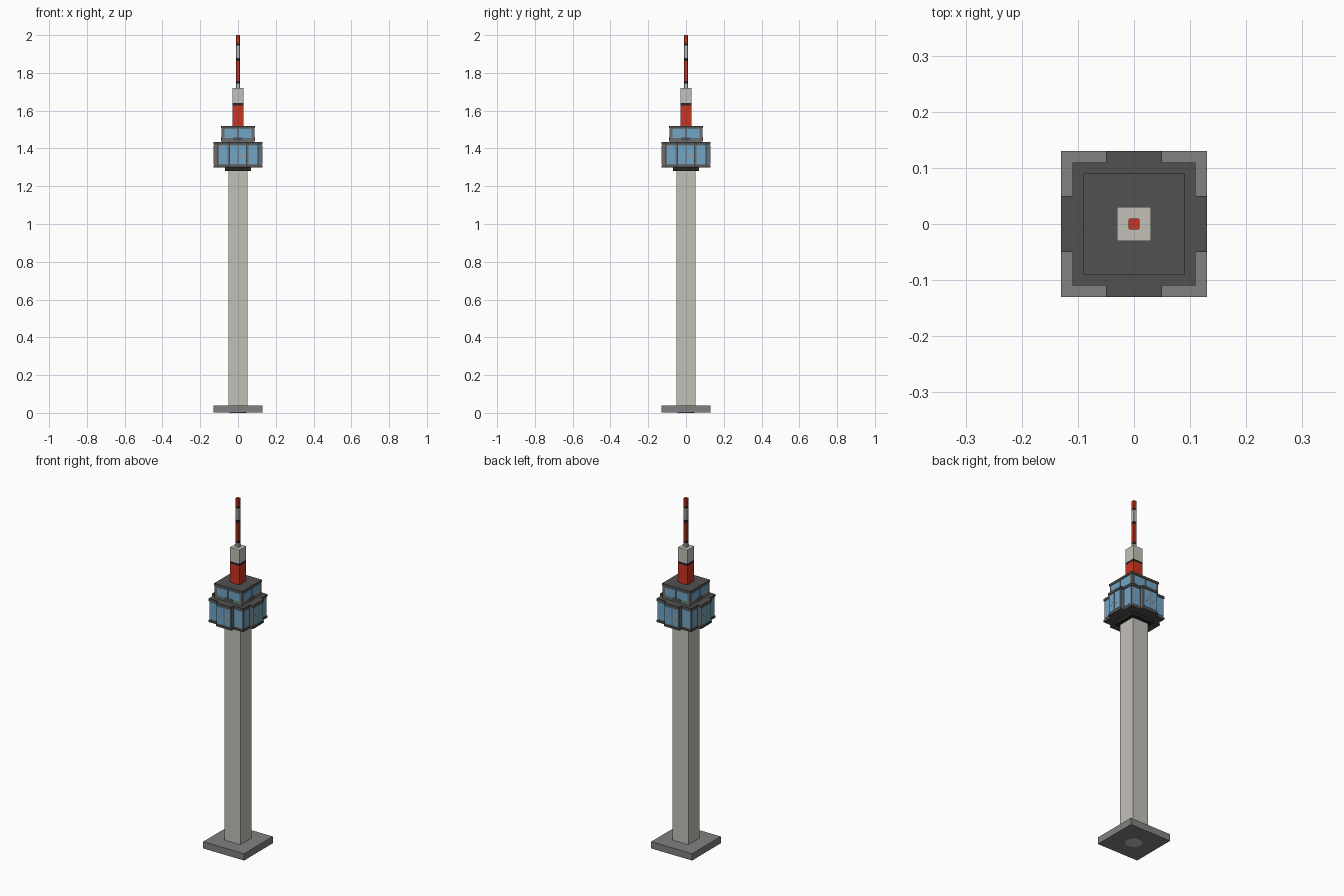
import bpy, bmesh, math
from mathutils import Matrix

if "Cube" in bpy.data.objects:
    bpy.data.objects.remove(bpy.data.objects["Cube"])


def material(name, r, g, b):
    m = bpy.data.materials.new(name)
    m.diffuse_color = (r, g, b, 1)
    m.use_nodes = True
    m.node_tree.nodes["Principled BSDF"].inputs["Base Color"].default_value = m.diffuse_color
    return m


CONCRETE = material("pale concrete", 0.55, 0.53, 0.48)
STONE = material("mid grey", 0.22, 0.22, 0.22)
FRAME = material("frame grey", 0.15, 0.155, 0.155)
ROOF = material("dark roof grey", 0.082, 0.082, 0.082)
BLACK = material("near black", 0.018, 0.018, 0.018)
GLASS = material("window blue", 0.16, 0.38, 0.58)
RED = material("signal red", 0.58, 0.035, 0.015)
SILL = material("warm rail", 0.40, 0.33, 0.28)


def finish(name, bm, mat):
    bmesh.ops.recalc_face_normals(bm, faces=bm.faces)
    me = bpy.data.meshes.new(name)
    bm.to_mesh(me)
    bm.free()
    me.materials.append(mat)
    ob = bpy.data.objects.new(name, me)
    bpy.context.collection.objects.link(ob)
    return ob


def prism(name, profile, z0, z1, mat):
    bm = bmesh.new()
    lo = [bm.verts.new((x, y, z0)) for x, y in profile]
    hi = [bm.verts.new((x, y, z1)) for x, y in profile]
    bm.faces.new(lo[::-1])
    bm.faces.new(hi)
    n = len(profile)
    for i in range(n):
        j = (i + 1) % n
        bm.faces.new((lo[i], lo[j], hi[j], hi[i]))
    return finish(name, bm, mat)


def square(r):
    return [(-r, -r), (r, -r), (r, r), (-r, r)]


def turned(corner):
    """Repeat one corner's points around four quarter turns."""
    pts = []
    for k in range(4):
        c, s = round(math.cos(k * math.pi / 2)), round(math.sin(k * math.pi / 2))
        pts += [(x * c - y * s, x * s + y * c) for x, y in corner]
    return pts


def cross(d=0.0):
    """Square gallery outline with a projecting bay on each side."""
    a, b, c = 0.13 - d, 0.11 - d, 0.05 - d
    return turned([(c, -a), (c, -b), (b, -b), (b, -c), (a, -c)])[:]


def cut_square(r, c):
    return turned([(r - c, -r), (r, -r + c)])


def panels(name, rects, mat, thick=0.002):
    """Thin plates (x0, x1, z0, z1, y) repeated on all four sides."""
    bm = bmesh.new()
    for k in range(4):
        rot = Matrix.Rotation(k * math.pi / 2, 4, 'Z')
        for x0, x1, z0, z1, y in rects:
            move = Matrix.Translation(((x0 + x1) / 2, y, (z0 + z1) / 2))
            size = Matrix.Diagonal((x1 - x0, thick, z1 - z0, 1))
            bmesh.ops.create_cube(bm, size=1, matrix=rot @ move @ size)
    return finish(name, bm, mat)


# Foot, foundation disc and shaft
prism("base_slab", square(0.13), 0.001, 0.04, STONE)
disc = [(0.045 * math.cos(i * math.pi / 8), 0.045 * math.sin(i * math.pi / 8))
        for i in range(16)]
prism("foundation_disc", disc, 0.0, 0.004, CONCRETE)
prism("shaft", square(0.05), 0.04, 1.29, CONCRETE)

# Main gallery with dark floor and roof
prism("gallery_collar", square(0.07), 1.28, 1.30, BLACK)
prism("gallery_floor", cross(), 1.30, 1.311, ROOF)
prism("gallery_walls", cross(0.003), 1.311, 1.422, FRAME)
prism("gallery_roof", cross(), 1.422, 1.435, ROOF)

# Gallery glazing: two panes per bay and one pane on each recessed corner wall
bay_y, wall_y = -0.1275, -0.1075
panes = [(-0.043, -0.003, 1.318, 1.416, bay_y), (0.003, 0.043, 1.318, 1.416, bay_y),
         (-0.101, -0.055, 1.318, 1.416, wall_y), (0.055, 0.101, 1.318, 1.416, wall_y)]
panels("gallery_windows", panes, GLASS)
panels("gallery_rails", [(x0 + 0.008, x1 - 0.008, z, z + 0.005, y - 0.0005)
                         for x0, x1, _, _, y in panes[:2]
                         for z in (1.352, 1.366)], SILL)

# Upper deck
prism("upper_walls", square(0.087), 1.435, 1.508, FRAME)
prism("upper_roof", square(0.09), 1.508, 1.52, ROOF)
panels("upper_windows", [(-0.072, -0.004, 1.455, 1.502, -0.0875),
                         (0.004, 0.072, 1.455, 1.502, -0.0875)], GLASS)
panels("upper_door", [(-0.025, 0.025, 1.442, 1.458, -0.088)], ROOF)

# Mast housing
prism("mast_red_block", square(0.03), 1.52, 1.628, RED)
prism("mast_black_band", square(0.03), 1.628, 1.641, BLACK)
prism("mast_pale_block", square(0.03), 1.641, 1.72, CONCRETE)

# Banded antenna
bands = [(1.72, 1.745, CONCRETE), (1.745, 1.757, BLACK), (1.757, 1.863, RED),
         (1.863, 1.878, BLACK), (1.878, 1.945, CONCRETE), (1.945, 1.955, BLACK),
         (1.955, 2.0, RED)]
for i, (z0, z1, mat) in enumerate(bands):
    prism(f"antenna_band_{i + 1}", cut_square(0.01, 0.003), z0, z1, mat)
